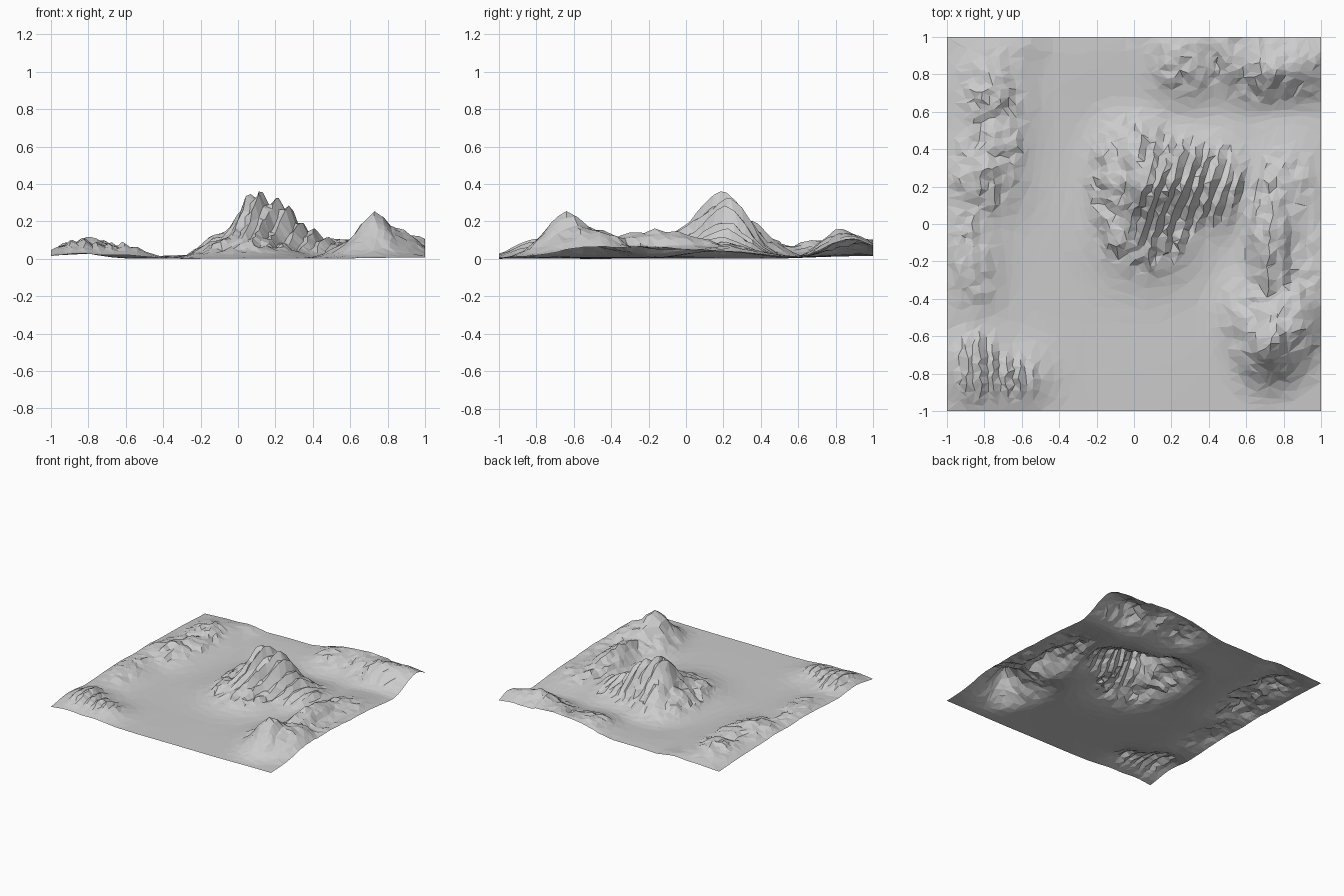
import bpy, bmesh, math, random
from mathutils import Vector, noise

random.seed(4)
cube = bpy.data.objects.get("Cube")
if cube:
    bpy.data.objects.remove(cube)

CELLS = 56

# Hills: centre x, centre y, height, radius x, radius y
CENTRAL_MOUNTAIN = [
    (.08, .18, .33, .13, .19), (.22, .23, .29, .16, .17), (.02, .34, .17, .14, .18),
    (.06, 0, .14, .23, .24), (.42, .22, .12, .18, .2), (-.1, .22, .12, .13, .28)]
RIGHT_HILLS = [
    (.73, -.65, .23, .14, .17), (.83, -.52, .17, .16, .23), (.74, -.12, .14, .12, .4),
    (.98, -.25, .06, .3, .5), (.62, -.5, .1, .14, .2), (.85, .2, .06, .2, .3)]
BACK_HILLS = [
    (.72, .83, .14, .25, .15), (.9, .88, .12, .25, .18), (.28, .87, .09, .2, .18),
    (.5, .98, .1, .4, .2), (-.2, .9, .02, .35, .3)]
LEFT_HILLS = [
    (-.8, .28, .1, .18, .22), (-.76, .7, .085, .2, .28), (-.87, -.2, .07, .15, .3),
    (-.85, -.77, .1, .17, .2), (-.63, -.83, .075, .16, .15), (-.92, .1, .05, .18, .9),
    (-.6, .95, .04, .14, .14), (-.72, .45, .07, .15, .2)]
HILLS = CENTRAL_MOUNTAIN + RIGHT_HILLS + BACK_HILLS + LEFT_HILLS

# Areas combed into parallel ridges: centre x, centre y, radius, strength
COMBED = [(.27, .12, .34, 1), (-.78, -.8, .3, 1), (.72, -.12, .22, .6)]


def base_height(x, y):
    """Blend the hills so that the tallest one dominates."""
    total = 0
    for cx, cy, h, rx, ry in HILLS:
        bump = h * math.exp(-((x - cx) / rx) ** 2 - ((y - cy) / ry) ** 2)
        total += bump ** 3
    return total ** (1 / 3)


def comb_strength(x, y):
    return max(s * math.exp(-(((x - cx) ** 2 + (y - cy) ** 2) / r ** 2) ** 2)
               for cx, cy, r, s in COMBED)


def smooth_mask(value, low, high):
    t = min(max((value - low) / (high - low), 0), 1)
    return t * t * (3 - 2 * t)


# Terrain sheet with leaning columns that follow the ridges
bm = bmesh.new()
bmesh.ops.create_grid(bm, x_segments=CELLS, y_segments=CELLS, size=1)
for v in bm.verts:
    x, y = v.co.x, v.co.y
    column = round((x + 1) * CELLS / 2)
    inside_x, inside_y = 1 - x ** 6, 1 - y ** 6
    if abs(x) < .999:
        lean = .4 * (y - .15) * math.exp(-(x - .2) ** 2 * 3 - (y - .15) ** 2 * 3)
        x += lean * inside_x + random.uniform(-.01, .01)
    if abs(y) < .999:
        y += random.uniform(-.014, .014) * inside_y

    # Rugged ridges on the slopes, gentle ripples on the plain
    h = base_height(x, y)
    rugged = smooth_mask(h, .02, .07) * (.3 + .7 * inside_x * inside_y)
    comb = 1 if column % 2 else -1
    combed = comb_strength(x, y)
    crag = noise.noise(Vector((x * 9, y * 6, 1)))
    grit = noise.noise(Vector((x * 19, y * 15, 5)))
    rough = crag * .024 + grit * .034 * (1 - .6 * combed)
    h += rugged * (comb * combed * (.012 + .04 * h) + rough)
    h += .004 * noise.noise(Vector((x * 2, y * 2, 3)))
    v.co = (x, y, h)

bmesh.ops.triangulate(bm, faces=bm.faces[:], quad_method='SHORT_EDGE')
lowest = min(v.co.z for v in bm.verts)
bmesh.ops.translate(bm, verts=bm.verts[:], vec=(0, 0, -lowest))

mesh = bpy.data.meshes.new("terrain")
bm.to_mesh(mesh)
bm.free()
terrain = bpy.data.objects.new("terrain", mesh)
bpy.context.collection.objects.link(terrain)

# Irregular low-poly facets, larger on the plain
facets = terrain.modifiers.new("facets", 'DECIMATE')
facets.ratio = .45

# Single grey stone colour
stone = bpy.data.materials.new("stone_grey")
stone.use_nodes = True
colour = (.6, .6, .6, 1)
stone.diffuse_color = colour
stone.node_tree.nodes["Principled BSDF"].inputs["Base Color"].default_value = colour
mesh.materials.append(stone)
